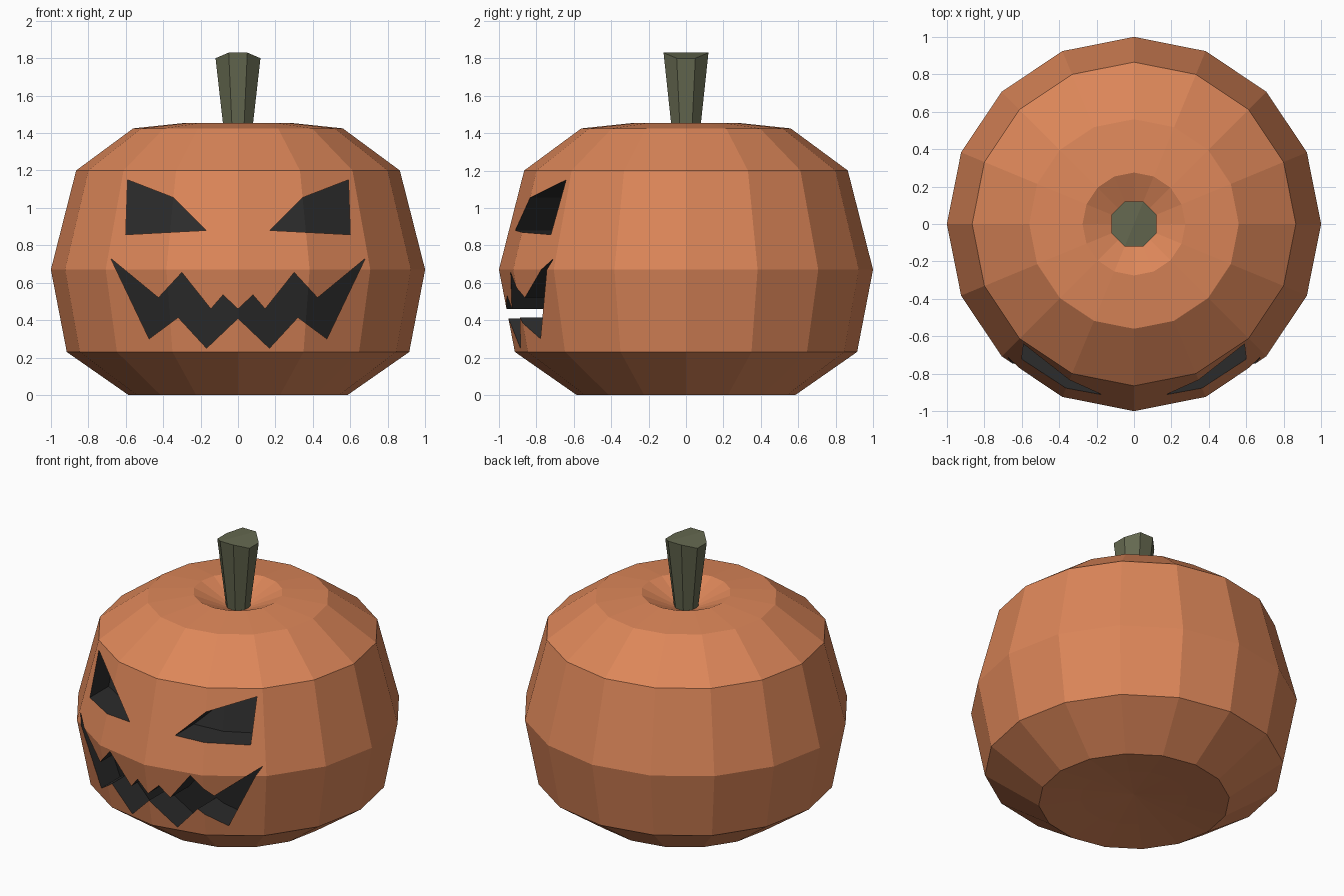
import bpy, bmesh, math

if "Cube" in bpy.data.objects:
    bpy.data.objects.remove(bpy.data.objects["Cube"])


def material(name, rgb):
    m = bpy.data.materials.new(name)
    m.diffuse_color = (*rgb, 1)
    m.use_nodes = True
    m.node_tree.nodes["Principled BSDF"].inputs["Base Color"].default_value = m.diffuse_color
    return m


orange = material("orange_skin", (0.72, 0.24, 0.10))
dark = material("dark_inside", (0.025, 0.025, 0.025))
green = material("stem_green", (0.13, 0.14, 0.08))


def make_object(name, bm, mats, mat_index=0):
    bmesh.ops.recalc_face_normals(bm, faces=bm.faces)
    for f in bm.faces:
        f.material_index = mat_index
    me = bpy.data.meshes.new(name)
    bm.to_mesh(me)
    bm.free()
    for m in mats:
        me.materials.append(m)
    ob = bpy.data.objects.new(name, me)
    bpy.context.collection.objects.link(ob)
    return ob


def lathe(profile, sides, dy=0.0):
    """Revolve (radius, z) points; the first and last are poles on the axis."""
    bm = bmesh.new()
    rings = []
    for r, z in profile[1:-1]:
        rings.append([bm.verts.new((r * math.cos(2 * math.pi * i / sides),
                                    r * math.sin(2 * math.pi * i / sides) + dy, z))
                      for i in range(sides)])
    low = bm.verts.new((0, dy, profile[0][1]))
    high = bm.verts.new((0, dy, profile[-1][1]))
    for i in range(sides):
        j = (i + 1) % sides
        bm.faces.new((low, rings[0][j], rings[0][i]))
        bm.faces.new((high, rings[-1][i], rings[-1][j]))
        for a, b in zip(rings, rings[1:]):
            bm.faces.new((a[i], a[j], b[j], b[i]))
    return bm


def subtract(target, cutter):
    mod = target.modifiers.new("cut", 'BOOLEAN')
    mod.operation = 'DIFFERENCE'
    mod.solver = 'EXACT'
    mod.object = cutter
    bpy.context.view_layer.objects.active = target
    bpy.ops.object.modifier_apply(modifier=mod.name)
    bpy.data.objects.remove(cutter)


# Pumpkin body, with a dimple at the top and a shallow hollow underneath
profile = [(0, 0.05), (0.33, 0.025), (0.585, 0), (0.915, 0.23), (1.0, 0.67),
           (0.865, 1.2), (0.56, 1.425), (0.275, 1.455), (0, 1.33)]
body = make_object("pumpkin_body", lathe(profile, 16), [orange, dark])

# Face outlines (x, z): one eye and half a mouth, mirrored
eye = [(0.59, 1.15), (0.345, 1.055), (0.17, 0.88), (0.60, 0.857)]
upper = [(0, 0.46), (0.08, 0.535), (0.145, 0.46), (0.30, 0.655), (0.425, 0.52), (0.68, 0.73)]
lower = [(0.475, 0.30), (0.32, 0.415), (0.168, 0.25), (0, 0.41)]
half = upper + lower
mouth = half + [(-x, z) for x, z in reversed(half) if x > 0]
outlines = [eye, [(-x, z) for x, z in eye], mouth]

bm = bmesh.new()
for pts in outlines:
    face = bm.faces.new([bm.verts.new((x, -1.3, z)) for x, z in pts])
    new = bmesh.ops.extrude_face_region(bm, geom=[face], use_keep_orig=True)["geom"]
    bmesh.ops.translate(bm, vec=(0, 1.0, 0),
                        verts=[v for v in new if isinstance(v, bmesh.types.BMVert)])
carving = make_object("face_cutter", bm, [orange, dark], 1)
carving.hide_render = True

# The pocket backs follow the skin, set back by a constant depth
core = make_object("pocket_core", lathe(profile, 16, 0.2), [orange, dark], 1)
core.hide_render = True
subtract(carving, core)
subtract(body, carving)

# Tapered eight-sided stem with a roof-like top folded on a diagonal
bm = bmesh.new()
bottom, top = [], []
for i in range(8):
    a = math.pi / 8 + i * math.pi / 4
    c, s = math.cos(a), math.sin(a)
    bottom.append(bm.verts.new((0.072 * c, 0.072 * s, 1.33)))
    top.append(bm.verts.new((0.13 * c, 0.13 * s, 1.83 if abs(s) > abs(c) else 1.80)))
for i in range(8):
    j = (i + 1) % 8
    bm.faces.new((bottom[i], bottom[j], top[j], top[i]))
bm.faces.new(bottom)
bm.faces.new(top[1:6])
bm.faces.new(top[5:] + top[:2])
make_object("stem", bm, [green])
